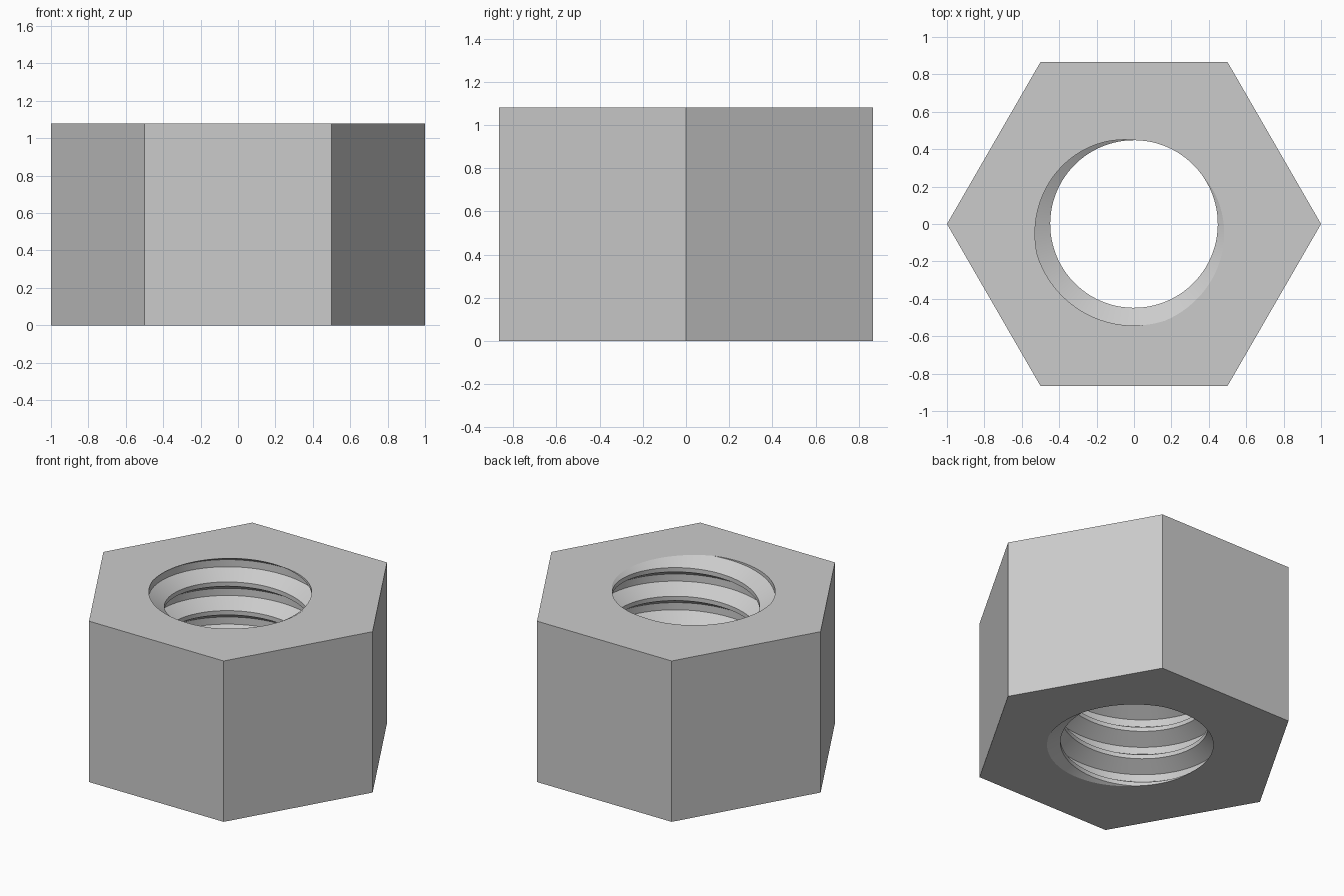
import bpy
import bmesh
from math import cos, sin, pi, radians
from mathutils import Vector

cube = bpy.data.objects.get("Cube")
if cube:
    bpy.data.objects.remove(cube, do_unlink=True)

HEIGHT = 1.08
PITCH = 0.1925
MINOR, MAJOR = 0.448, 0.543
STEPS = 96                      # segments per thread turn
ROOT_ANGLE = radians(243)       # where the thread root meets the top face

# Thread profile over one pitch: (fraction of pitch from root centre, radius)
PROFILE = [(-0.125, MAJOR), (0.125, MAJOR), (0.425, MINOR),
           (0.575, MINOR), (0.875, MAJOR)]

steel = bpy.data.materials.new("Grey steel")
steel.use_nodes = True
colour = (0.6, 0.6, 0.6, 1)
steel.diffuse_color = colour
steel.node_tree.nodes["Principled BSDF"].inputs["Base Color"].default_value = colour

bm = bmesh.new()

# Right-handed helical bore, longer than the nut at both ends
turns = int(HEIGHT / PITCH) + 4
previous = None
for i in range(-turns * STEPS, 2 * STEPS + 1):
    turn = i / STEPS
    angle = ROOT_ANGLE + turn * 2 * pi
    column = [bm.verts.new((r * cos(angle), r * sin(angle),
                            HEIGHT + (turn + f) * PITCH)) for f, r in PROFILE]
    if previous:
        for k in range(len(PROFILE) - 1):
            bm.faces.new((previous[k], column[k], column[k + 1], previous[k + 1]))
    previous = column
bmesh.ops.remove_doubles(bm, verts=bm.verts[:], dist=0.0001)

# Trim the bore flush with the two end faces
for z, direction in ((0, -1), (HEIGHT, 1)):
    bmesh.ops.bisect_plane(bm, geom=bm.verts[:] + bm.edges[:] + bm.faces[:],
                           dist=0.00001, plane_co=(0, 0, z),
                           plane_no=(0, 0, direction), clear_outer=True)
bmesh.ops.remove_doubles(bm, verts=bm.verts[:], dist=0.0001)

# Hexagonal end faces around each rim
rings = []
for z, direction in ((0, -1), (HEIGHT, 1)):
    rim = [e for e in bm.edges if e.is_boundary
           and all(abs(v.co.z - z) < 0.001 for v in e.verts)]
    ring = [bm.verts.new((cos(k * pi / 3), sin(k * pi / 3), z)) for k in range(6)]
    outline = [bm.edges.new((ring[k], ring[(k + 1) % 6])) for k in range(6)]
    bmesh.ops.triangle_fill(bm, edges=rim + outline, use_beauty=True,
                            normal=Vector((0, 0, direction)))
    rings.append(ring)

# Six outer flats
low, high = rings
for k in range(6):
    n = (k + 1) % 6
    bm.faces.new((low[k], low[n], high[n], high[k]))
bmesh.ops.recalc_face_normals(bm, faces=bm.faces[:])

mesh = bpy.data.meshes.new("hex_nut")
bm.to_mesh(mesh)
bm.free()
nut = bpy.data.objects.new("hex_nut", mesh)
bpy.context.collection.objects.link(nut)
mesh.materials.append(steel)

bpy.ops.object.select_all(action="DESELECT")
nut.select_set(True)
bpy.context.view_layer.objects.active = nut
bpy.ops.object.shade_smooth_by_angle(angle=radians(30))
